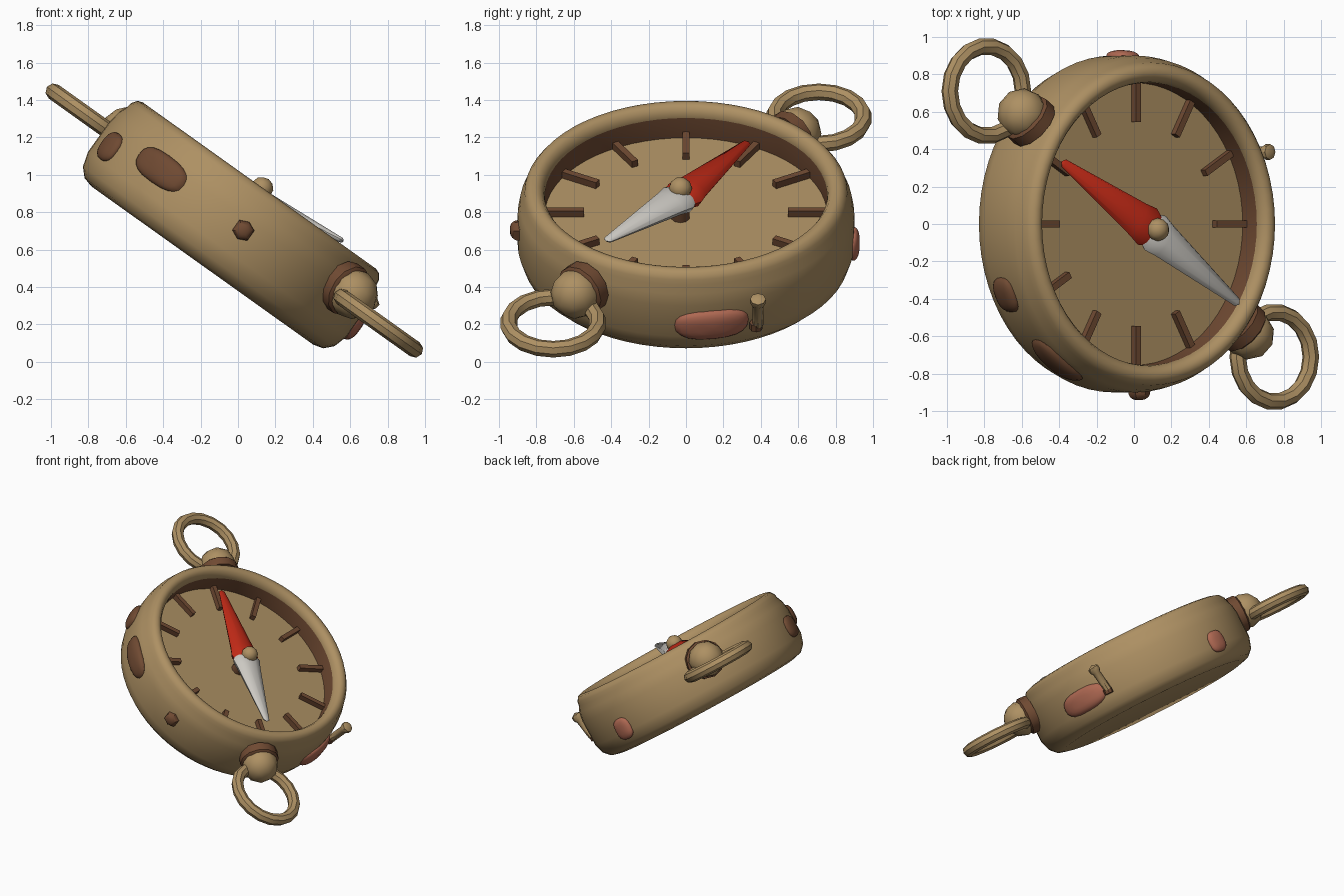
import bpy, bmesh, math
from mathutils import Matrix, Vector

if "Cube" in bpy.data.objects:
    bpy.data.objects.remove(bpy.data.objects["Cube"])

TILT = Matrix.Translation((-0.04, 0, 0.727)) @ Matrix.Rotation(math.radians(35.5), 4, 'Y')
SQ = 0.944  # the case is slightly oval


def mat(name, c):
    m = bpy.data.materials.new(name)
    m.diffuse_color = (*c, 1)
    m.use_nodes = True
    m.node_tree.nodes["Principled BSDF"].inputs["Base Color"].default_value = m.diffuse_color
    return m


TAN = mat("tan brass", (0.42, 0.28, 0.125))
BROWN = mat("dark brown", (0.16, 0.068, 0.032))
SALMON = mat("salmon", (0.43, 0.14, 0.085))
RED = mat("red", (0.52, 0.022, 0.008))
WHITE = mat("off white", (0.60, 0.58, 0.54))


def finish(bm, name, mats, local=Matrix(), angle=40):
    bmesh.ops.remove_doubles(bm, verts=bm.verts, dist=1e-5)
    bm.transform(TILT @ local)
    bmesh.ops.recalc_face_normals(bm, faces=bm.faces)
    me = bpy.data.meshes.new(name)
    bm.to_mesh(me)
    bm.free()
    for m in mats:
        me.materials.append(m)
    ob = bpy.data.objects.new(name, me)
    bpy.context.collection.objects.link(ob)
    bpy.context.view_layer.objects.active = ob
    ob.select_set(True)
    bpy.ops.object.shade_smooth_by_angle(angle=math.radians(angle))
    ob.select_set(False)
    return ob


def lathe(name, profile, seg, mats, local=Matrix(), rule=None, angle=40):
    """Revolve (radius, height) points about local z."""
    bm = bmesh.new()
    rows = []
    for r, h in profile:
        rows.append([bm.verts.new((r * math.cos(2 * math.pi * i / seg),
                                   r * math.sin(2 * math.pi * i / seg), h)) for i in range(seg)])
    for k in range(len(rows) - 1):
        for i in range(seg):
            j = (i + 1) % seg
            f = bm.faces.new((rows[k][i], rows[k][j], rows[k + 1][j], rows[k + 1][i]))
            if rule:
                f.material_index = rule(k)
    return finish(bm, name, mats, local, angle)


def frame(x, y, z, origin):
    m = Matrix((x, y, z)).transposed().to_4x4()
    m.translation = origin
    return m


# Case: bottom, rounded side, rolled lip, brown inner wall, dial floor
case = [(0, -0.26), (0.77, -0.26), (0.83, -0.245), (0.875, -0.2), (0.9, -0.12), (0.9, 0.08),
        (0.888, 0.15), (0.868, 0.195), (0.862, 0.225), (0.84, 0.255), (0.81, 0.265),
        (0.78, 0.255), (0.76, 0.225), (0.755, 0.2), (0.755, 0.07), (0, 0.07)]
lathe("compass_case", case, 64, [TAN, BROWN], Matrix.Diagonal((SQ, 1, 1, 1)),
      lambda k: 1 if k == 13 else 0)

# Twelve hour-style tick marks on the dial
for i in range(12):
    a = math.radians(30 * i)
    bm = bmesh.new()
    bmesh.ops.create_cube(bm, size=1)
    local = (Matrix.Diagonal((SQ, 1, 1, 1)) @ Matrix.Rotation(a, 4, 'Z')
             @ Matrix.Translation((0.655, 0, 0.085)) @ Matrix.Diagonal((0.22, 0.036, 0.05, 1)))
    finish(bm, f"dial_tick_{i + 1}", [BROWN], local)

# Needle halves: flattened tapering spindles from the pivot
hub = Vector((0.02, -0.03, 0.2))
for name, tip, m in (("needle_red", (-0.545, 0.335, 0.165), RED),
                     ("needle_white", (0.54, -0.43, 0.285), WHITE)):
    d = Vector(tip) - hub
    L = d.length
    d.normalize()
    side = d.cross(Vector((0, 0, 1))).normalized()
    up = side.cross(d)
    prof = [(0, -0.05), (0.08, -0.04), (0.115, 0.03), (0.1, 0.1), (0.025, L - 0.02), (0, L)]
    lathe(name, prof, 10, [m], frame(side, up, d, hub) @ Matrix.Diagonal((1, 0.55, 1, 1)))

# Pivot post and knob
lathe("pivot_post", [(0, 0.05), (0.05, 0.05), (0.05, 0.24), (0, 0.24)], 10, [BROWN],
      Matrix.Translation((0.02, -0.03, 0)))
bm = bmesh.new()
bmesh.ops.create_icosphere(bm, subdivisions=2, radius=0.062)
finish(bm, "pivot_knob", [TAN], Matrix.Translation((0.02, -0.03, 0.26)))

# Hanging rings with ball mounts and brown collars on opposite sides
for label, s in (("upper", -1), ("lower", 1)):
    ring = [(0.24 + 0.045 * math.cos(t * math.pi / 4), 0.045 * math.sin(t * math.pi / 4))
            for t in range(9)]
    lathe(f"{label}_ring", ring, 18, [TAN], Matrix.Translation((s * 0.945, -s * 0.71, 0.035)))
    out = Vector((s * 0.785, -s * 0.62, 0)).normalized()
    up = Vector((0, 0, 1))
    c = Vector((s * 0.745, -s * 0.59, 0.085))
    local = frame(up.cross(out), up, out, c)
    bm = bmesh.new()
    bmesh.ops.create_icosphere(bm, subdivisions=2, radius=0.135)
    finish(bm, f"{label}_ring_mount", [TAN], local)
    lathe(f"{label}_mount_collar",
          [(0, -0.1), (0.145, -0.1), (0.145, -0.035), (0.12, -0.015), (0, -0.015)],
          12, [BROWN], local)


# Raised pads wrapped on the side of the case
def pad(name, u, v, w, hx, hy, hz, m, seg=20):
    a = math.atan2(v, u / SQ)
    p = Vector((0.9 * SQ * math.cos(a), 0.9 * math.sin(a), w))
    n = Vector((math.cos(a) / SQ, math.sin(a), 0)).normalized()
    up = Vector((0, 0, 1))
    bm = bmesh.new()
    bmesh.ops.create_uvsphere(bm, u_segments=seg, v_segments=10, radius=1)

    def sq(t):
        return math.copysign(abs(t) ** 0.75, t)
    for vert in bm.verts:
        x, y, z = vert.co
        x, y = sq(x) * hx, sq(y) * hy
        vert.co = (x, y, z * hz - x * x / 1.8)
    finish(bm, name, [m], frame(up.cross(n), up, n, p))


pad("large_side_pad", -0.485, -0.74, 0.03, 0.18, 0.085, 0.035, BROWN)
pad("small_side_pad", -0.77, -0.38, -0.03, 0.1, 0.085, 0.035, BROWN)
pad("side_stud", 0.07, -0.9, 0.02, 0.055, 0.055, 0.045, BROWN, 6)
pad("front_salmon_pad", 0.84, 0.14, -0.05, 0.2, 0.09, 0.04, SALMON)
pad("rear_salmon_pad", 0.04, 0.9, -0.09, 0.08, 0.085, 0.03, SALMON)

# Small latch peg beside the salmon pad
lathe("latch_peg", [(0, -0.07), (0.03, -0.07), (0.03, 0.08), (0.042, 0.1), (0.042, 0.13), (0, 0.15)],
      8, [TAN], Matrix.Translation((0.825, 0.385, 0)) @ Matrix.Rotation(math.radians(12), 4, 'Y'))
lathe("latch_foot", [(0, -0.1), (0.035, -0.1), (0.035, -0.06), (0, -0.06)], 8, [BROWN],
      Matrix.Translation((0.805, 0.375, 0)))
